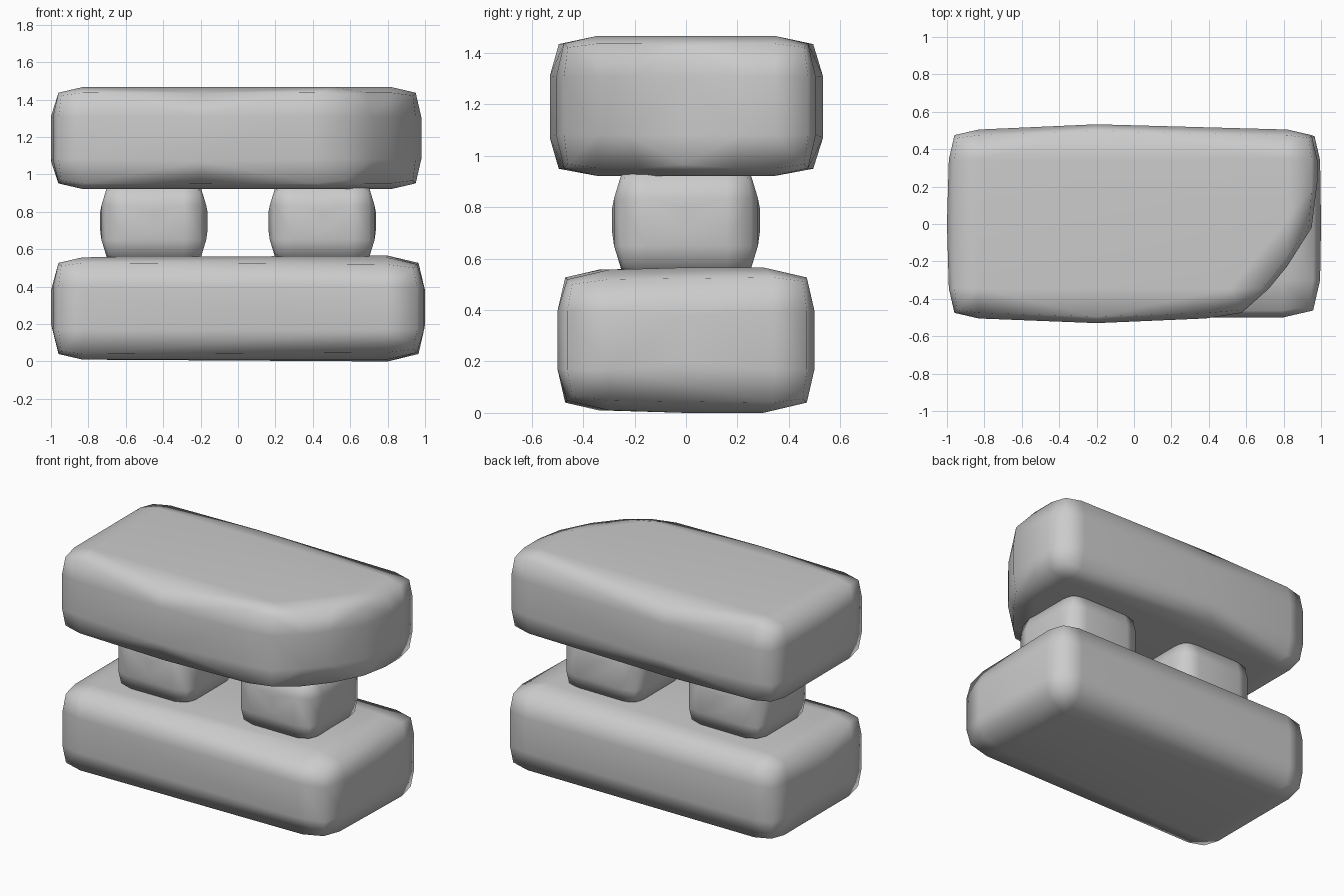
import bpy, bmesh
from mathutils import Vector

if "Cube" in bpy.data.objects:
    bpy.data.objects.remove(bpy.data.objects["Cube"])


def stone(name, plan, z0, z1, w=0.16, e=0.03, f=0.045, widths=None, extras=()):
    """Worn block: every corner of the plan (counter-clockwise) gets a
    squarish two-step bevel, then the lot is wrapped in a convex hull."""
    bm = bmesh.new()
    n = len(plan)
    for i in range(n):
        c = Vector(plan[i])
        d1 = (Vector(plan[i - 1]) - c).normalized()
        d2 = (Vector(plan[(i + 1) % n]) - c).normalized()
        s = abs(d1.cross(d2))
        k = (widths or {}).get(i, 1.0)
        W, E, F = w * k, e * k, f * k
        H = min(w, (z1 - z0) * 0.3)
        # (inset from first edge, inset from second edge, inset from cap)
        steps = [(0, W, H), (W, 0, H), (W, W, 0), (E, E, H),
                 (E, W, E), (W, E, E), (F, F, F)]
        for a, b, h in steps:
            p = c + (d1 * b + d2 * a) / s
            for z in (z0 + h, z1 - h):
                bm.verts.new((p.x, p.y, z))
    for p in extras:
        bm.verts.new(p)
    res = bmesh.ops.convex_hull(bm, input=bm.verts[:])
    loose = [v for v in bm.verts if not v.link_faces]
    bmesh.ops.delete(bm, geom=loose, context='VERTS')
    bmesh.ops.dissolve_limit(bm, angle_limit=0.01, verts=bm.verts[:], edges=bm.edges[:])
    bmesh.ops.recalc_face_normals(bm, faces=bm.faces[:])
    for face in bm.faces:
        face.smooth = True
    me = bpy.data.meshes.new(name)
    bm.to_mesh(me)
    bm.free()
    ob = bpy.data.objects.new(name, me)
    bpy.context.collection.objects.link(ob)
    ob.modifiers.new("even_shading", 'WEIGHTED_NORMAL')
    return ob


def rect(x0, x1, y0, y1):
    return [(x0, y0), (x1, y0), (x1, y1), (x0, y1)]


# Lower slab, its front right corner worn a little more
stone("lower_slab", rect(-0.99, 0.995, -0.5, 0.5), 0.01, 0.557,
      widths={1: 1.25},
      extras=[(0.8, 0.3, 0.0), (0.8, 0.0, 0.0), (0.8, 0.3, 0.566), (0.8, 0.0, 0.566),
              (-1.0, 0, 0.2), (-1.0, 0, 0.38), (1.0, 0, 0.2), (1.0, 0, 0.38)])

# Upper slab with one corner cut off and bulging long sides
bulge = [(-0.2, y, z) for y in (-0.53, 0.533) for z in (1.07, 1.31)]
bulge += [(-0.2, y, z) for y in (-0.495, 0.495) for z in (0.95, 1.435)]
bulge += [(-1.0, 0, 1.07), (-1.0, 0, 1.31)]
stone("upper_slab",
      [(-0.99, -0.505), (0.59, -0.505), (0.98, -0.03), (0.98, 0.505), (-0.99, 0.505)],
      0.922, 1.467, extras=bulge)

# Two short pillars between the slabs
for side, label in ((-1, "left_pillar"), (1, "right_pillar")):
    cx = side * 0.45
    mid = [(cx + dx, dy, z) for z in (0.7, 0.8)
           for dx, dy in ((-0.287, 0), (0.287, 0), (0, -0.287), (0, 0.287))]
    stone(label, rect(cx - 0.28, cx + 0.28, -0.28, 0.28), 0.53, 0.955,
          w=0.12, e=0.028, f=0.04, extras=mid)
